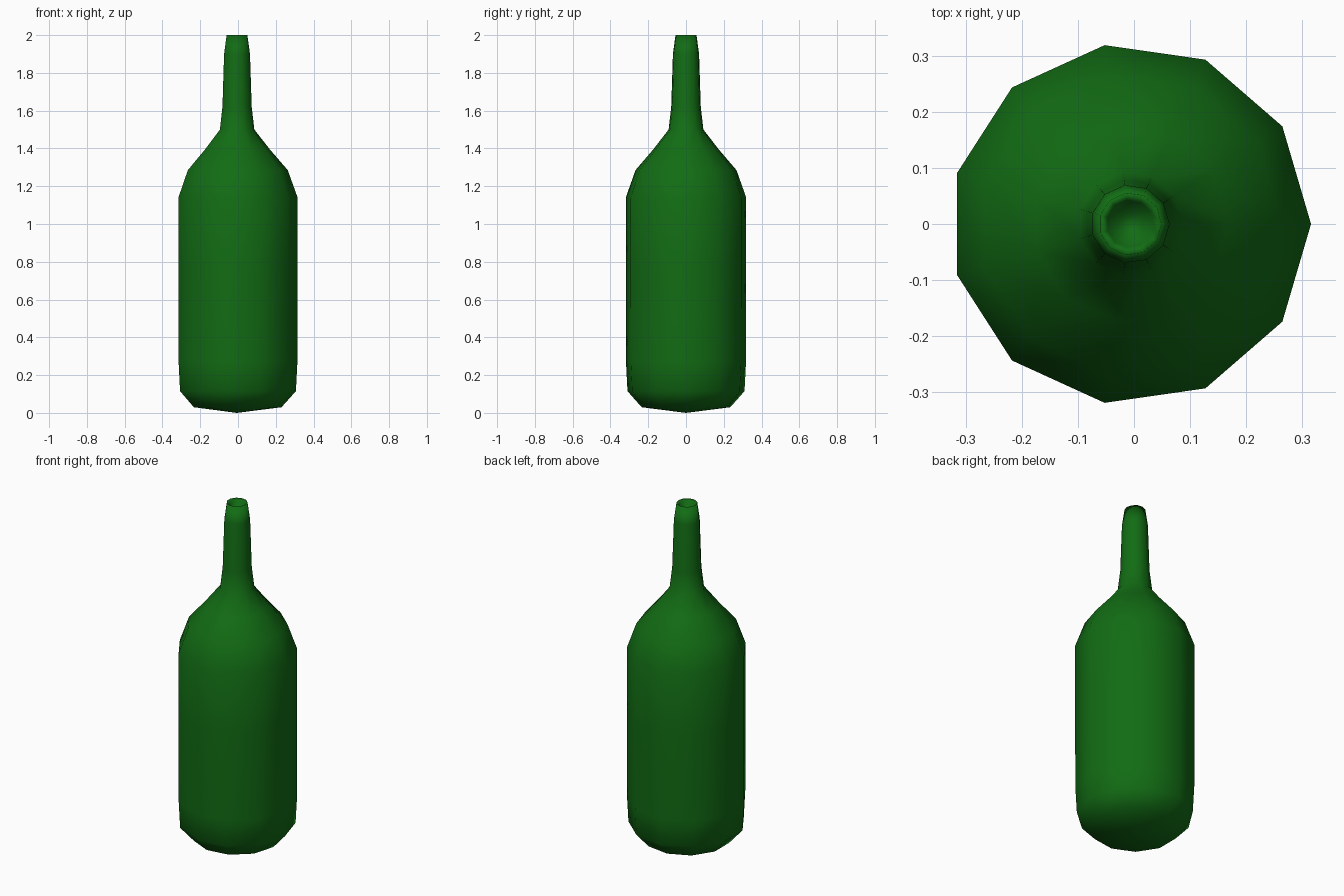
import bpy, bmesh, math

if "Cube" in bpy.data.objects:
    bpy.data.objects.remove(bpy.data.objects["Cube"])

SIDES = 11
CX = -0.0065  # odd-sided lathe: shift so the bounds centre on x = 0

# outer wall from base to lip, then the funnel inside the mouth (radius, z)
profile = [(0.237, 0.03), (0.313, 0.115), (0.321, 0.27), (0.322, 0.78),
           (0.322, 1.14), (0.27, 1.285), (0.175, 1.395), (0.093, 1.50),
           (0.079, 1.62), (0.070, 1.90), (0.056, 2.0),
           (0.042, 1.985), (0.020, 1.94)]

bm = bmesh.new()
rings = []
for r, z in profile:
    rings.append([bm.verts.new((CX + r * math.cos(2 * math.pi * i / SIDES),
                                r * math.sin(2 * math.pi * i / SIDES), z))
                  for i in range(SIDES)])

# walls
for a, b in zip(rings, rings[1:]):
    for i in range(SIDES):
        j = (i + 1) % SIDES
        bm.faces.new((a[i], a[j], b[j], b[i]))

# slightly pointed base and closed mouth bottom
tip = bm.verts.new((CX, 0, 0))
for i in range(SIDES):
    bm.faces.new((rings[0][(i + 1) % SIDES], rings[0][i], tip))
bm.faces.new(rings[-1])
for f in bm.faces:
    f.smooth = True
bmesh.ops.recalc_face_normals(bm, faces=bm.faces[:])

mesh = bpy.data.meshes.new("bottle")
bm.to_mesh(mesh)
bm.free()
bottle = bpy.data.objects.new("bottle", mesh)
bpy.context.collection.objects.link(bottle)

# green glass
green = bpy.data.materials.new("green_glass")
green.diffuse_color = (0.006, 0.15, 0.007, 1)
green.use_nodes = True
green.node_tree.nodes["Principled BSDF"].inputs["Base Color"].default_value = green.diffuse_color
mesh.materials.append(green)
